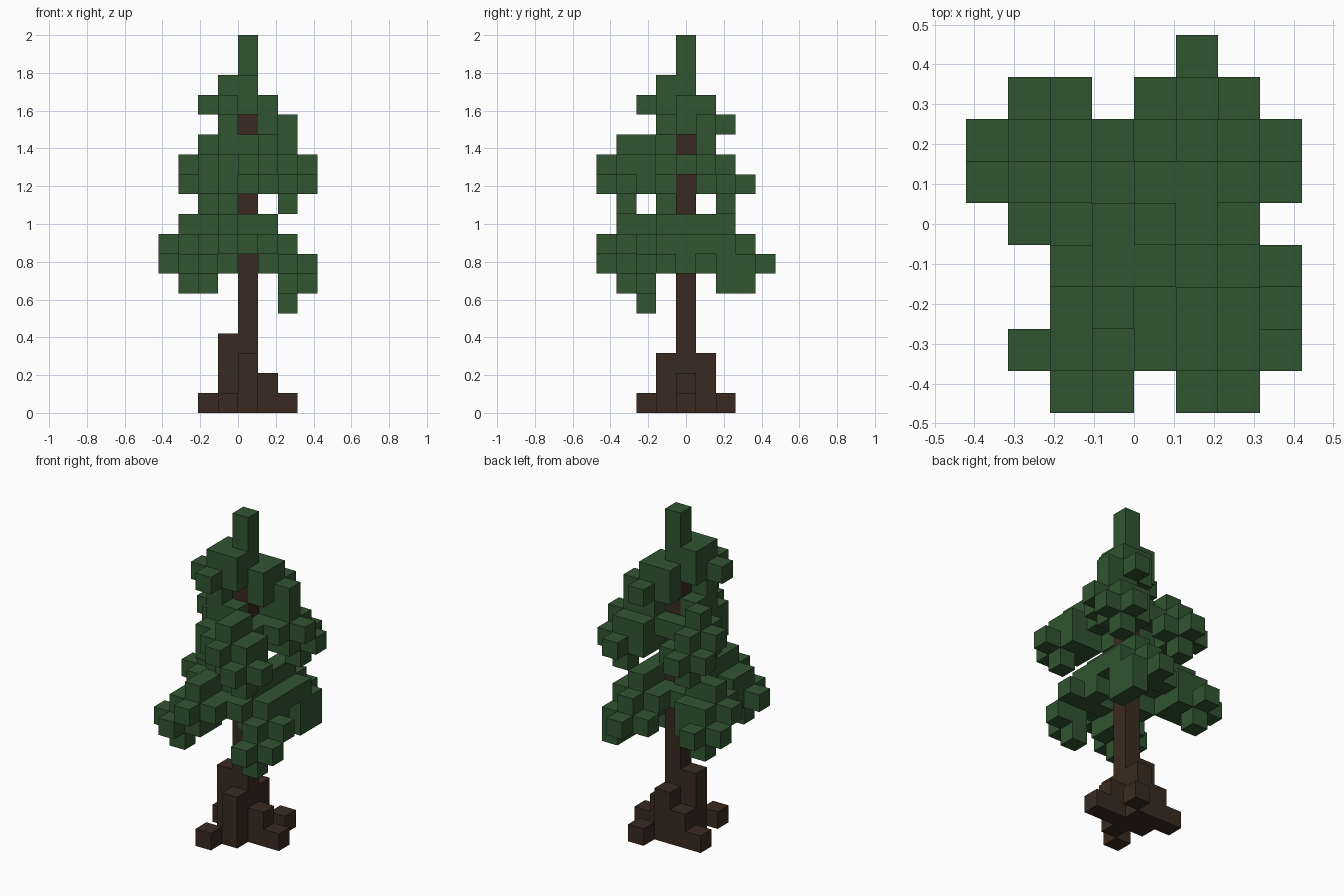
import bpy, bmesh
from mathutils import Vector

cube = bpy.data.objects.get("Cube")
if cube:
    bpy.data.objects.remove(cube)

UNIT = 2 / 19                      # edge of one block
ORIGIN = Vector((-4, -4.5, 0))     # grid corner, in blocks


def material(name, colour):
    mat = bpy.data.materials.new(name)
    mat.use_nodes = True
    mat.diffuse_color = (*colour, 1)
    mat.node_tree.nodes["Principled BSDF"].inputs["Base Color"].default_value = (*colour, 1)
    return mat


def slab(level, plan, height=1):
    """Blocks of a floor plan: rows run front to back, '#' is a block."""
    return {(x, y, level + up)
            for y, row in enumerate(plan.split("/"))
            for x, mark in enumerate(row) if mark == "#"
            for up in range(height)}


def tufts(centres):
    """A block with one more on each of its six sides, for every centre."""
    cells = set(centres)
    for x, y, z in centres:
        for side in (-1, 1):
            cells |= {(x + side, y, z), (x, y + side, z), (x, y, z + side)}
    return cells


def block_object(name, cells, mat):
    """Join blocks into one shell, leaving out the faces between them."""
    bm = bmesh.new()
    for cell in sorted(cells):
        for axis in range(3):
            for side in (0, 1):
                step = [0, 0, 0]
                step[axis] = 2 * side - 1
                if tuple(c + s for c, s in zip(cell, step)) in cells:
                    continue
                u, v = (axis + 1) % 3, (axis + 2) % 3
                ring = []
                for a, b in ((0, 0), (1, 0), (1, 1), (0, 1)):
                    p = Vector(cell) + ORIGIN
                    p[axis] += side
                    p[u] += a
                    p[v] += b
                    ring.append(bm.verts.new(p * UNIT))
                bm.faces.new(ring if side else ring[::-1])
    mesh = bpy.data.meshes.new(name)
    bm.to_mesh(mesh)
    bm.free()
    mesh.materials.append(mat)
    obj = bpy.data.objects.new(name, mesh)
    bpy.context.collection.objects.link(obj)


needles = material("dark green needles", (0.031, 0.089, 0.030))
bark = material("dark brown bark", (0.042, 0.023, 0.014))

# Trunk with stepped buttresses and spreading roots
trunk = slab(0, "////....#", 15)
trunk |= slab(0, "////...#", 4)
trunk |= slab(0, "///....#//....#", 3)
trunk |= slab(0, "////.....#/...#", 2)
trunk |= slab(0, "//...#//......#/..#/.....#")
block_object("trunk", trunk, bark)

# Lower whorl: four drooping branches, their tips and the inner shoulder
lower = tufts([(2, 1, 7), (3, 1, 8), (3, 2, 8),
               (1, 6, 7), (1, 5, 8), (2, 5, 8), (3, 4, 8),
               (5, 6, 8), (5, 5, 8), (5, 3, 8)])
lower |= slab(5, "//......#")
lower |= slab(6, "/......#/......##////......#/......#")
lower |= slab(7, "//......#/......##/......#//......#/....###/.....#")
lower |= slab(8, "///...##/......#")
lower |= slab(9, "///...##/.....#")
block_object("lower_branches", lower - trunk, needles)

# Middle whorl: three long branches and a short stub at the front
middle = tufts([(6, 1, 11), (5, 1, 12), (5, 2, 12),
                (6, 6, 11), (6, 5, 12), (5, 5, 12),
                (2, 6, 11), (2, 5, 12), (3, 4, 12)])
middle |= slab(10, "///...#")
middle |= slab(11, "//...#/...##/..#")
middle |= slab(12, "//...#/...##")
middle |= slab(13, "///...##")
block_object("middle_branches", middle - trunk, needles)

# Crown and pointed tip
crown = tufts([(5, 5, 14), (3, 3, 15), (4, 4, 15)])
crown |= slab(16, "///...##/...##")
crown |= slab(17, "////....#", 2)
block_object("crown", crown - trunk - middle, needles)
